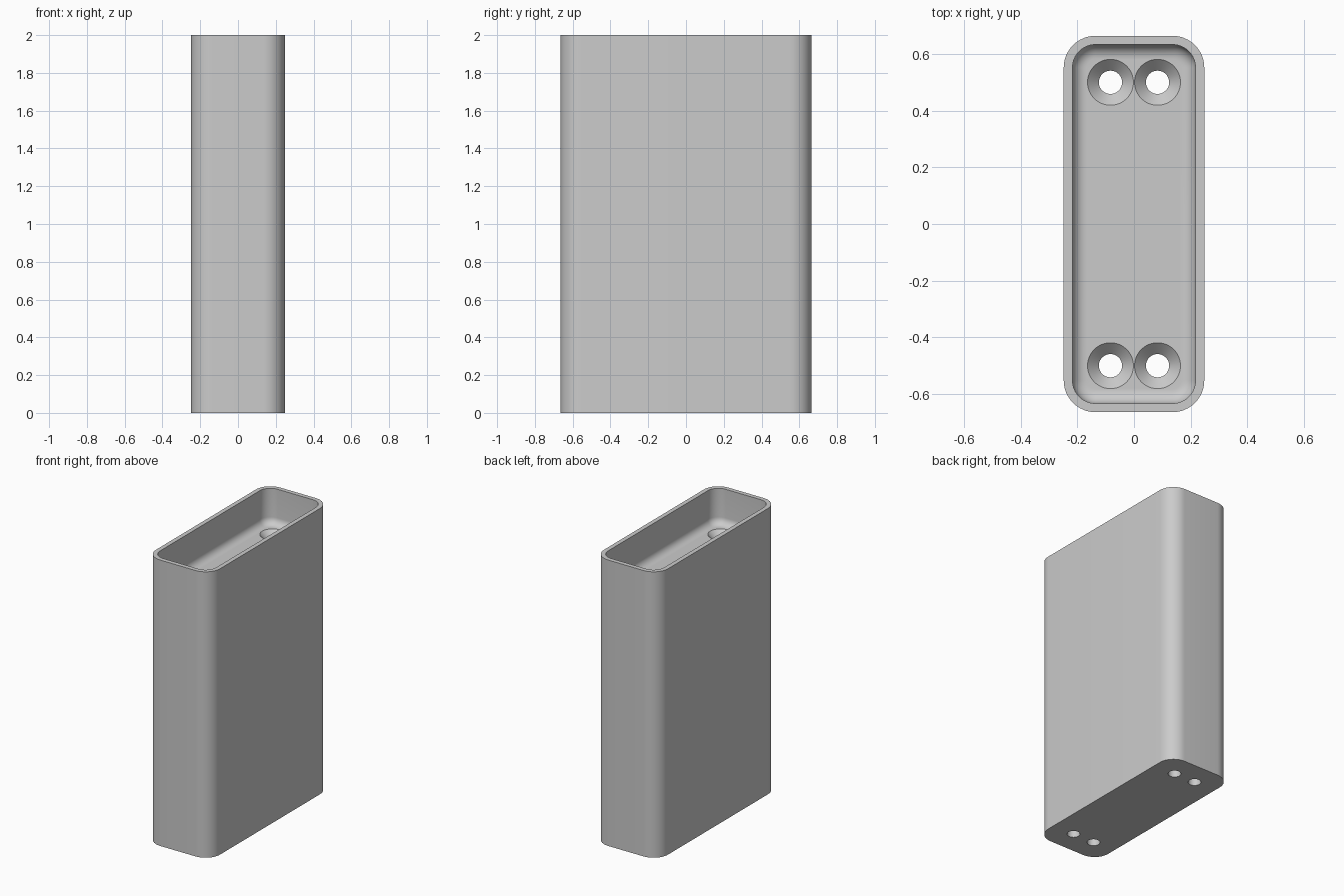
import bpy, bmesh
from math import sin, cos, pi, radians

default = bpy.data.objects.get("Cube")
if default:
    bpy.data.objects.remove(default, do_unlink=True)

HALF_X, HALF_Y, HEIGHT, CORNER = 0.248, 0.664, 2.0, 0.112
WALL, FLOOR_Z, FILLET = 0.031, 1.75, 0.05
HOLE_R, SINK_R = 0.041, 0.081
SINK_DEPTH = SINK_R - HOLE_R

bm = bmesh.new()


def ring(points, z):
    """Closed loop of edges through the points at height z."""
    verts = [bm.verts.new((x, y, z)) for x, y in points]
    for a, b in zip(verts, verts[1:] + verts[:1]):
        bm.edges.new((a, b))
    return verts


def rounded_rect(inset, steps=12):
    """Outline of the case, moved inward by inset."""
    r = max(CORNER - inset, 0.02)
    cx, cy = HALF_X - inset - r, HALF_Y - inset - r
    points = []
    for quarter, (sx, sy) in enumerate([(1, 1), (-1, 1), (-1, -1), (1, -1)]):
        for i in range(steps + 1):
            t = (quarter + i / steps) * pi / 2
            points.append((sx * cx + r * cos(t), sy * cy + r * sin(t)))
    return points


def circle(cx, cy, r, n=48):
    return [(cx + r * cos(2 * pi * i / n), cy + r * sin(2 * pi * i / n)) for i in range(n)]


def skin(rings):
    """Quads between successive rings."""
    for a, b in zip(rings, rings[1:]):
        n = len(a)
        for i in range(n):
            j = (i + 1) % n
            bm.faces.new((a[i], a[j], b[j], b[i]))


def fill(loops):
    """Flat face bounded by the first loop, with the others as holes."""
    edges = [bm.edges.get((a, b)) for lp in loops for a, b in zip(lp, lp[1:] + lp[:1])]
    bmesh.ops.triangle_fill(bm, use_beauty=True, edges=edges)


# Outer wall, rim, inner wall and the fillet down to the tray floor
outline = [ring(rounded_rect(0), 0), ring(rounded_rect(0), HEIGHT),
           ring(rounded_rect(WALL), HEIGHT)]
for i in range(9):
    t = i / 8 * pi / 2
    outline.append(ring(rounded_rect(WALL + FILLET * (1 - cos(t))),
                        FLOOR_Z + FILLET * (1 - sin(t))))
skin(outline)

# Countersunk screw holes running through to the underside
bottoms, tops = [outline[0]], [outline[-1]]
for sx in (-1, 1):
    for sy in (-1, 1):
        cx, cy = sx * 0.083, sy * 0.5
        hole = [ring(circle(cx, cy, HOLE_R), 0),
                ring(circle(cx, cy, HOLE_R), FLOOR_Z - SINK_DEPTH),
                ring(circle(cx, cy, SINK_R), FLOOR_Z)]
        skin(hole)
        bottoms.append(hole[0])
        tops.append(hole[-1])

# Underside and tray floor
fill(bottoms)
fill(tops)
bmesh.ops.recalc_face_normals(bm, faces=bm.faces[:])

mesh = bpy.data.meshes.new("case_body")
bm.to_mesh(mesh)
bm.free()
case = bpy.data.objects.new("case_body", mesh)
bpy.context.collection.objects.link(case)

# Plain grey finish
grey = bpy.data.materials.new("plain_grey")
grey.use_nodes = True
colour = (0.6, 0.6, 0.6, 1)
grey.diffuse_color = colour
grey.node_tree.nodes["Principled BSDF"].inputs["Base Color"].default_value = colour
mesh.materials.append(grey)

bpy.ops.object.select_all(action='DESELECT')
case.select_set(True)
bpy.context.view_layer.objects.active = case
bpy.ops.object.shade_smooth_by_angle(angle=radians(30))
